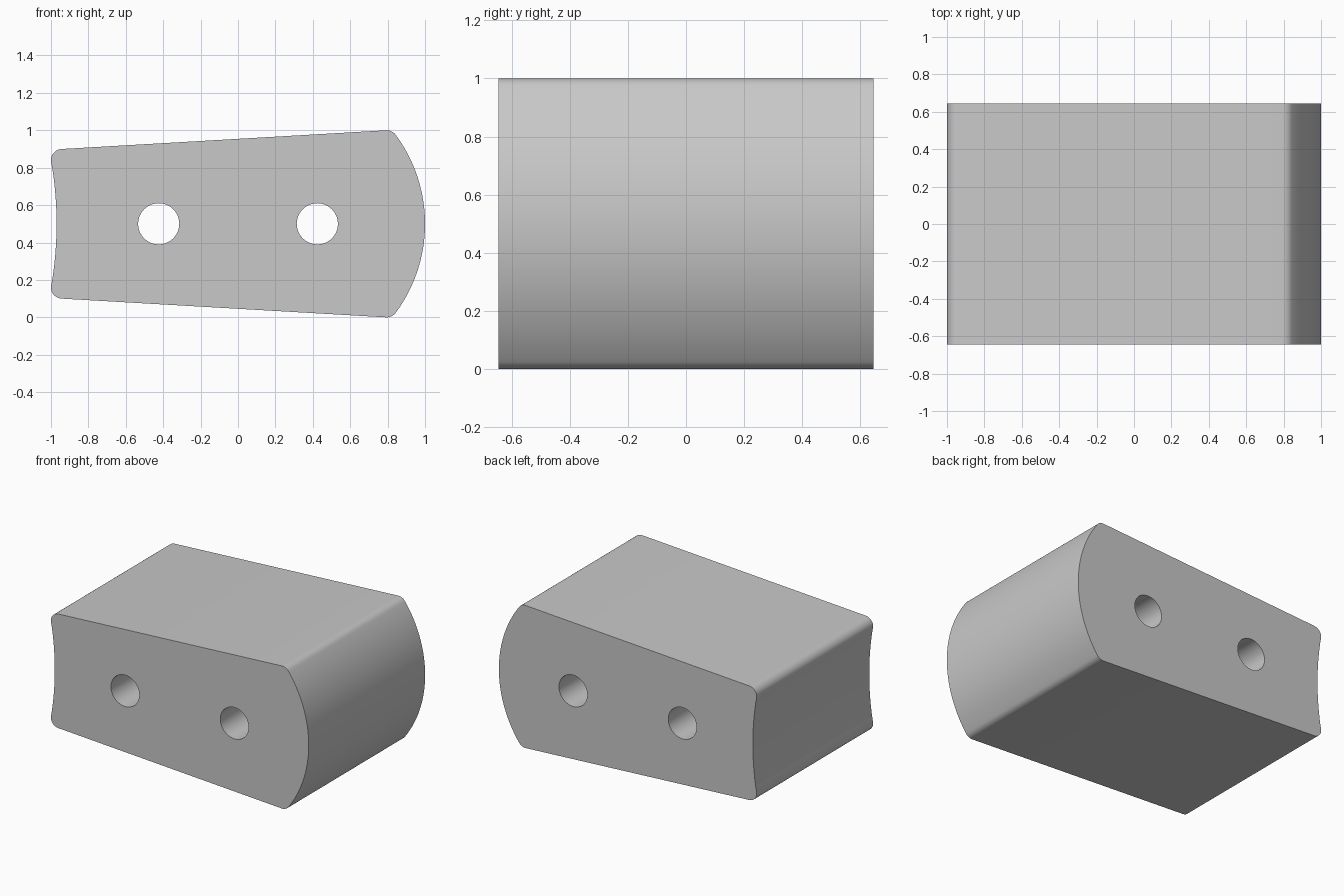
import bpy
import bmesh
from math import atan2, cos, pi, radians, sin

if "Cube" in bpy.data.objects:
    bpy.data.objects.remove(bpy.data.objects["Cube"])

HALF_DEPTH = 0.645
MID = 0.5            # height of the symmetry line
FILLET = 0.06        # corner rounding
HOLE_X, HOLE_R = 0.424, 0.11

grey = bpy.data.materials.new("light_grey")
grey.use_nodes = True
colour = (0.58, 0.58, 0.58, 1)
grey.diffuse_color = colour
grey.node_tree.nodes["Principled BSDF"].inputs["Base Color"].default_value = colour


def arc(cx, h, radius, start, end, steps):
    """Points on an arc; h is the height above the symmetry line."""
    angles = [start + (end - start) * i / steps for i in range(steps + 1)]
    return [(cx + radius * cos(a), h + radius * sin(a)) for a in angles]


# Upper half of the outline: convex end, two rounded corners, concave end
convex = (0.2, 0.8)          # centre x, radius
concave = (-2.91, 1.94)
right_corner = (0.795, 0.44)
left_corner = (-0.94, 0.34)
a_right = atan2(right_corner[1], right_corner[0] - convex[0])
a_left = atan2(left_corner[1], left_corner[0] - concave[0])
a_top = pi / 2 + atan2(right_corner[1] - left_corner[1],
                       right_corner[0] - left_corner[0])
upper = arc(convex[0], 0, convex[1], 0, a_right, 24)
upper += arc(*right_corner, FILLET, a_right, a_top, 8)[1:]
upper += arc(*left_corner, FILLET, a_top, pi + a_left, 10)
upper += arc(concave[0], 0, concave[1], a_left, 0, 12)[1:]

# Mirror the outline and add the two bores
outline = upper + [(x, -h) for x, h in reversed(upper[1:-1])]
loops = [outline]
for side in (-1, 1):
    loops.append(arc(side * HOLE_X, 0, HOLE_R, 0, 2 * pi, 48)[:-1])

# Fill the profile and extrude it through the depth
bm = bmesh.new()
edges = []
for loop in loops:
    verts = [bm.verts.new((x, -HALF_DEPTH, MID + h)) for x, h in loop]
    for i, v in enumerate(verts):
        edges.append(bm.edges.new((v, verts[(i + 1) % len(verts)])))
bmesh.ops.triangle_fill(bm, use_beauty=True, edges=edges, normal=(0, -1, 0))
result = bmesh.ops.extrude_face_region(bm, geom=bm.faces[:], use_keep_orig=True)
moved = [g for g in result["geom"] if isinstance(g, bmesh.types.BMVert)]
bmesh.ops.translate(bm, verts=moved, vec=(0, 2 * HALF_DEPTH, 0))
bmesh.ops.recalc_face_normals(bm, faces=bm.faces[:])

mesh = bpy.data.meshes.new("bored_block")
bm.to_mesh(mesh)
bm.free()
mesh.materials.append(grey)
block = bpy.data.objects.new("bored_block", mesh)
bpy.context.collection.objects.link(block)

# Smooth the curved walls, keep the end faces crisp
bpy.ops.object.select_all(action="DESELECT")
block.select_set(True)
bpy.context.view_layer.objects.active = block
bpy.ops.object.shade_smooth_by_angle(angle=radians(30))
